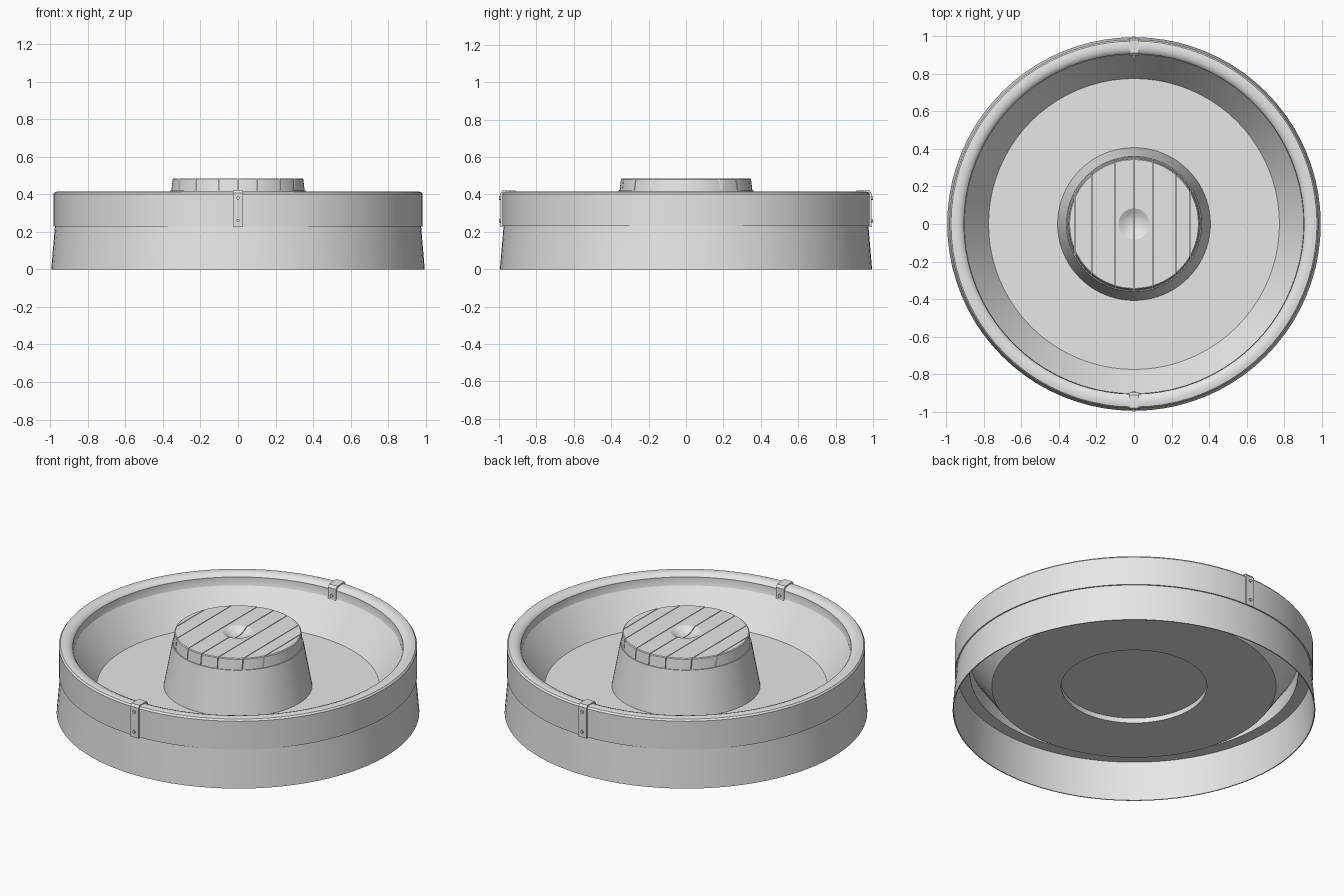
import bpy, bmesh, math
from mathutils import Vector, Matrix

if "Cube" in bpy.data.objects:
    bpy.data.objects.remove(bpy.data.objects["Cube"], do_unlink=True)

GREY = (0.8, 0.8, 0.8, 1.0)
mat = bpy.data.materials.new("pale_grey")
mat.use_nodes = True
mat.diffuse_color = GREY
mat.node_tree.nodes["Principled BSDF"].inputs["Base Color"].default_value = GREY


def finish(bm, name, angle=35):
    """Turn a bmesh into a named, shaded object."""
    bmesh.ops.recalc_face_normals(bm, faces=bm.faces)
    mesh = bpy.data.meshes.new(name)
    bm.to_mesh(mesh)
    bm.free()
    mesh.materials.append(mat)
    obj = bpy.data.objects.new(name, mesh)
    bpy.context.collection.objects.link(obj)
    bpy.ops.object.select_all(action='DESELECT')
    bpy.context.view_layer.objects.active = obj
    obj.select_set(True)
    bpy.ops.object.shade_smooth_by_angle(angle=math.radians(angle))
    return obj


def lathe(profile, closed=True, steps=80):
    """Spin a (radius, height) profile around the z axis."""
    bm = bmesh.new()
    verts = [bm.verts.new((r, 0, z)) for r, z in profile]
    pairs = list(zip(verts, verts[1:]))
    if closed:
        pairs.append((verts[-1], verts[0]))
    edges = [bm.edges.new(p) for p in pairs]
    bmesh.ops.spin(bm, geom=verts + edges, cent=(0, 0, 0), axis=(0, 0, 1),
                   angle=math.tau, steps=steps, use_merge=True)
    bmesh.ops.remove_doubles(bm, verts=bm.verts, dist=1e-5)
    return bm


# Flared lower wall
finish(lathe([(0.995, 0), (0.975, 0.235), (0.969, 0.235), (0.989, 0)]), "lower_wall")

# Upper band with a rounded rim
finish(lathe([(0.983, 0.23), (0.983, 0.402), (0.975, 0.412), (0.955, 0.416),
              (0.933, 0.414), (0.914, 0.406), (0.906, 0.395), (0.906, 0.34),
              (0.9, 0.33), (0.9, 0.23)]), "rim_band")

# Sloping basin wall and flat ring floor
finish(lathe([(0.904, 0.345), (0.775, 0.16), (0.4, 0.16), (0.4, 0.15),
              (0.78, 0.15), (0.908, 0.335)]), "basin", 25)

# Tapered pedestal, recessed underneath
finish(lathe([(0, 0.18), (0.4, 0.18), (0.404, 0.15), (0.409, 0.15),
              (0.36, 0.42), (0, 0.42)], closed=False), "pedestal")

# Planked lid with a central dimple: each plank is a slice of the turned lid
seams = [-0.4, -0.315, -0.225, -0.1, 0, 0.1, 0.222, 0.3, 0.4]
GAP = 0.002
for i, (left, right) in enumerate(zip(seams, seams[1:])):
    bm = lathe([(0, 0.457), (0.03, 0.459), (0.055, 0.468), (0.082, 0.485),
                (0.343, 0.485), (0.348, 0.481), (0.355, 0.42), (0, 0.42)], closed=False)
    for x, side in ((left + GAP, -1), (right - GAP, 1)):
        cut = bmesh.ops.bisect_plane(bm, geom=bm.verts[:] + bm.edges[:] + bm.faces[:],
                                     plane_co=(x, 0, 0), plane_no=(side, 0, 0),
                                     clear_outer=True)
        rim = [e for e in cut["geom_cut"] if isinstance(e, bmesh.types.BMEdge)]
        if rim:
            bmesh.ops.holes_fill(bm, edges=rim, sides=0)
    finish(bm, f"lid_plank_{i + 1}", 30)

# Riveted clips folded over the rim at front and back
CLIP = [(0.991, 0.225), (0.991, 0.408), (0.981, 0.422), (0.912, 0.42), (0.898, 0.406),
        (0.898, 0.33), (0.907, 0.33), (0.907, 0.4), (0.978, 0.41), (0.982, 0.225)]
for name, s in (("front", -1), ("back", 1)):
    bm = bmesh.new()
    face = bm.faces.new([bm.verts.new((-0.027, s * r, z)) for r, z in CLIP])
    side = bmesh.ops.extrude_face_region(bm, geom=[face])["geom"]
    bmesh.ops.translate(bm, vec=Vector((0.054, 0, 0)),
                        verts=[v for v in side if isinstance(v, bmesh.types.BMVert)])
    finish(bm, f"{name}_clip")
    for label, r, z in (("upper", 0.994, 0.38), ("lower", 0.994, 0.26), ("inner", 0.896, 0.362)):
        bm = bmesh.new()
        place = Matrix.Translation((0, s * r, z)) @ Matrix.Rotation(math.pi / 2, 4, 'X')
        bmesh.ops.create_cone(bm, cap_ends=True, segments=12, radius1=0.009, radius2=0.009,
                              depth=0.012, matrix=place)
        finish(bm, f"{name}_clip_{label}_rivet")
